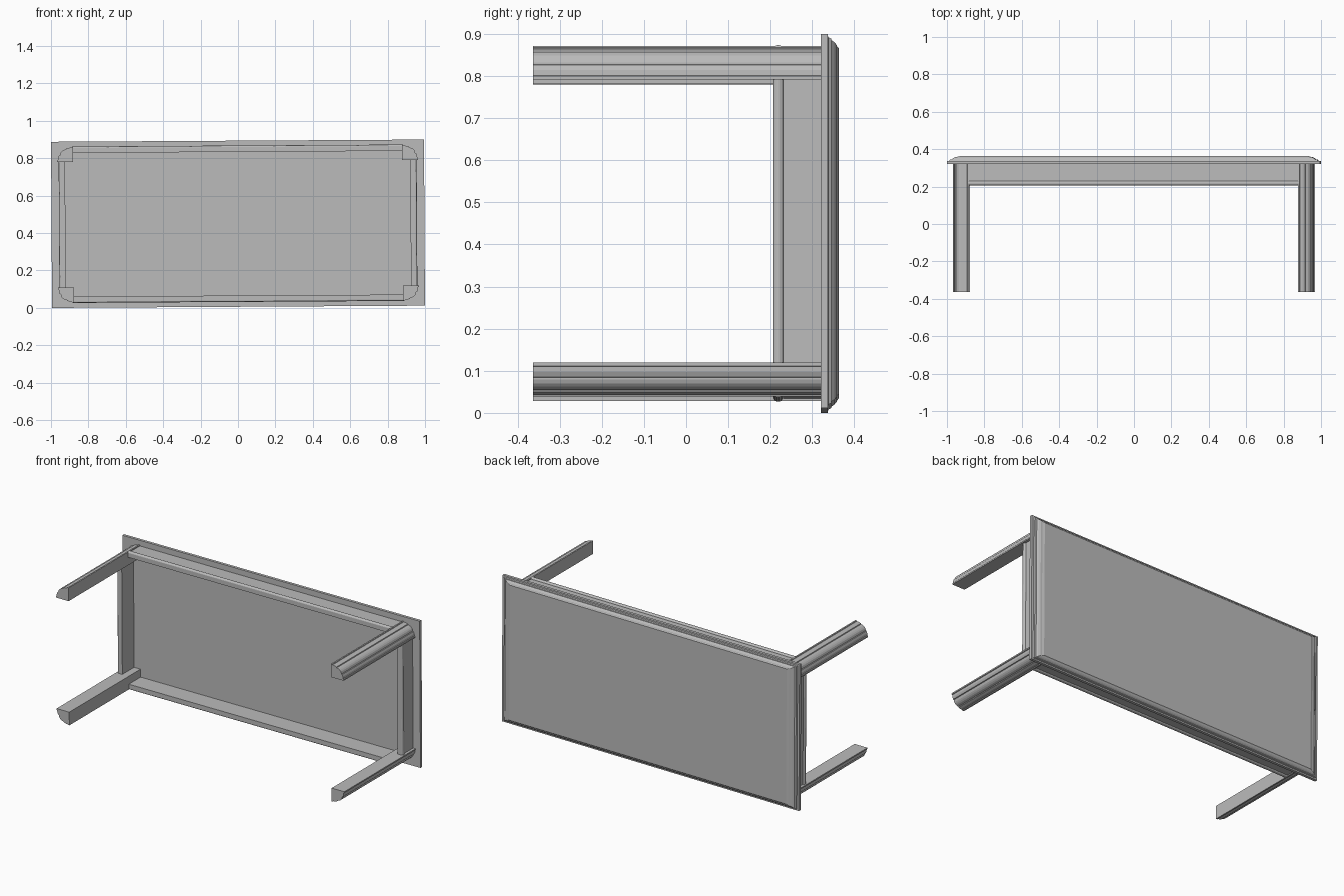
import bpy, bmesh, math
from mathutils import Matrix, Vector

if "Cube" in bpy.data.objects:
    bpy.data.objects.remove(bpy.data.objects["Cube"], do_unlink=True)

grey = bpy.data.materials.new("plain grey")
grey.use_nodes = True
COLOUR = (0.5, 0.5, 0.5, 1)
grey.diffuse_color = COLOUR
grey.node_tree.nodes["Principled BSDF"].inputs["Base Color"].default_value = COLOUR

# The table lies on its long side, tilted a fraction of a degree
PLACE = Matrix.Translation((0, 0, 0.45)) @ Matrix.Rotation(-0.006, 4, 'Y')
HALF_X, HALF_Z = 0.997, 0.444
BACK, UNDERSIDE, FEET = 0.363, 0.32, -0.363


def skin(name, rings):
    """Join matching rings of points into a closed solid."""
    bm = bmesh.new()
    loops = [[bm.verts.new(p) for p in ring] for ring in rings]
    n = len(loops[0])
    for a, b in zip(loops, loops[1:]):
        for i in range(n):
            j = (i + 1) % n
            bm.faces.new((a[i], a[j], b[j], b[i]))
    bm.faces.new(loops[0])
    bm.faces.new(loops[-1])
    bmesh.ops.recalc_face_normals(bm, faces=bm.faces)
    mesh = bpy.data.meshes.new(name)
    bm.to_mesh(mesh)
    bm.free()
    mesh.materials.append(grey)
    obj = bpy.data.objects.new(name, mesh)
    bpy.context.collection.objects.link(obj)
    obj.matrix_world = PLACE
    return obj


# Table top with a stepped moulded edge: (y, inset in x, inset in z)
edge = [(UNDERSIDE, 0, 0), (0.337, 0, 0), (0.338, 0.012, 0.008),
        (0.345, 0.016, 0.011), (0.346, 0.026, 0.015), (0.353, 0.034, 0.02),
        (0.358, 0.045, 0.026), (0.359, 0.055, 0.029), (BACK, 0.068, 0.034)]
skin("table_top", [[(sx * (HALF_X - ix), y, sz * (HALF_Z - iz))
                    for sx, sz in ((-1, -1), (1, -1), (1, 1), (-1, 1))]
                   for y, ix, iz in edge])

# Legs: square inner corner, fluted quarter-round outer side
half = [(1, 0), (1, 0.1), (0.95, 0.12), (0.94, 0.28), (0.88, 0.43),
        (0.82, 0.45), (0.82, 0.5), (0.78, 0.62), (0.71, 0.71)]
section = [(0, 0)] + half + [(v, u) for u, v in half[-2::-1]]
for side, sx in (("left", 1), ("right", -1)):
    for level, sz in (("upper", 1), ("lower", -1)):
        skin(f"{level}_{side}_leg",
             [[(sx * (0.88 + 0.085 * u), y, sz * (0.336 + 0.08 * v))
               for u, v in section] for y in (FEET, UNDERSIDE)])

# Aprons: flat board with a rounded bead along the free edge
bead = [(0.026 + 0.008 * math.sin(math.pi * k / 8),
         0.219 - 0.012 * math.cos(math.pi * k / 8)) for k in range(9)]
board = [(0, UNDERSIDE), (0, 0.207)] + bead + [(0.026, UNDERSIDE)]
for name, s in (("upper_apron", 1), ("lower_apron", -1)):
    skin(name, [[(x, y, s * (0.384 + d)) for d, y in board] for x in (-0.885, 0.885)])
for name, s in (("left_apron", 1), ("right_apron", -1)):
    skin(name, [[(s * (0.923 + d), y, z) for d, y in board] for z in (-0.34, 0.34)])
